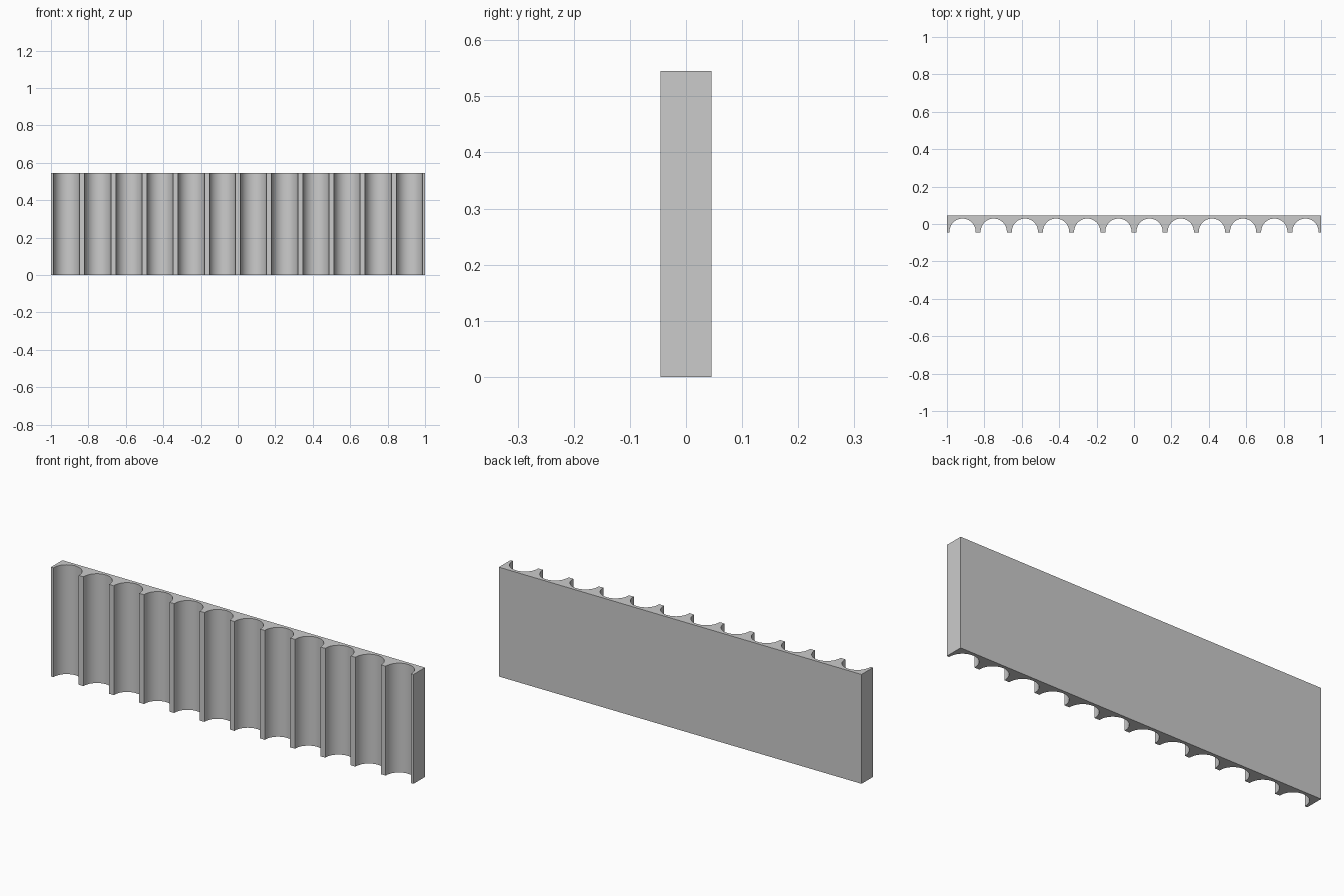
import bpy, bmesh, math

if "Cube" in bpy.data.objects:
    bpy.data.objects.remove(bpy.data.objects["Cube"])

HALF_X, HALF_Y, HEIGHT = 1.0, 0.0455, 0.545
FLUTES, RADIUS, CENTRE_Y, SEGMENTS = 12, 0.07, -0.041, 24
PITCH = 2 * HALF_X / FLUTES

# Plan outline: flat back, row of round flutes along the front
outline = [(HALF_X, HALF_Y), (-HALF_X, HALF_Y), (-HALF_X, -HALF_Y)]
for i in range(FLUTES):
    cx = -HALF_X + PITCH * (i + 0.5)
    outline.append((cx - RADIUS, -HALF_Y))
    for s in range(SEGMENTS + 1):
        a = math.pi * (1 - s / SEGMENTS)
        outline.append((cx + RADIUS * math.cos(a), CENTRE_Y + RADIUS * math.sin(a)))
    outline.append((cx + RADIUS, -HALF_Y))
outline.append((HALF_X, -HALF_Y))

# Extrude the outline to full height
bm = bmesh.new()
base = bm.faces.new([bm.verts.new((x, y, 0)) for x, y in outline])
result = bmesh.ops.extrude_face_region(bm, geom=[base], use_keep_orig=True)
top = [v for v in result["geom"] if isinstance(v, bmesh.types.BMVert)]
bmesh.ops.translate(bm, verts=top, vec=(0, 0, HEIGHT))
bmesh.ops.recalc_face_normals(bm, faces=bm.faces)
caps = [f for f in bm.faces if len(f.verts) > 4]
bmesh.ops.triangulate(bm, faces=caps)

mesh = bpy.data.meshes.new("fluted_panel")
bm.to_mesh(mesh)
bm.free()
panel = bpy.data.objects.new("fluted_panel", mesh)
bpy.context.collection.objects.link(panel)

# Smooth flutes, sharp edges
bpy.context.view_layer.objects.active = panel
panel.select_set(True)
bpy.ops.object.shade_smooth_by_angle(angle=math.radians(30))
